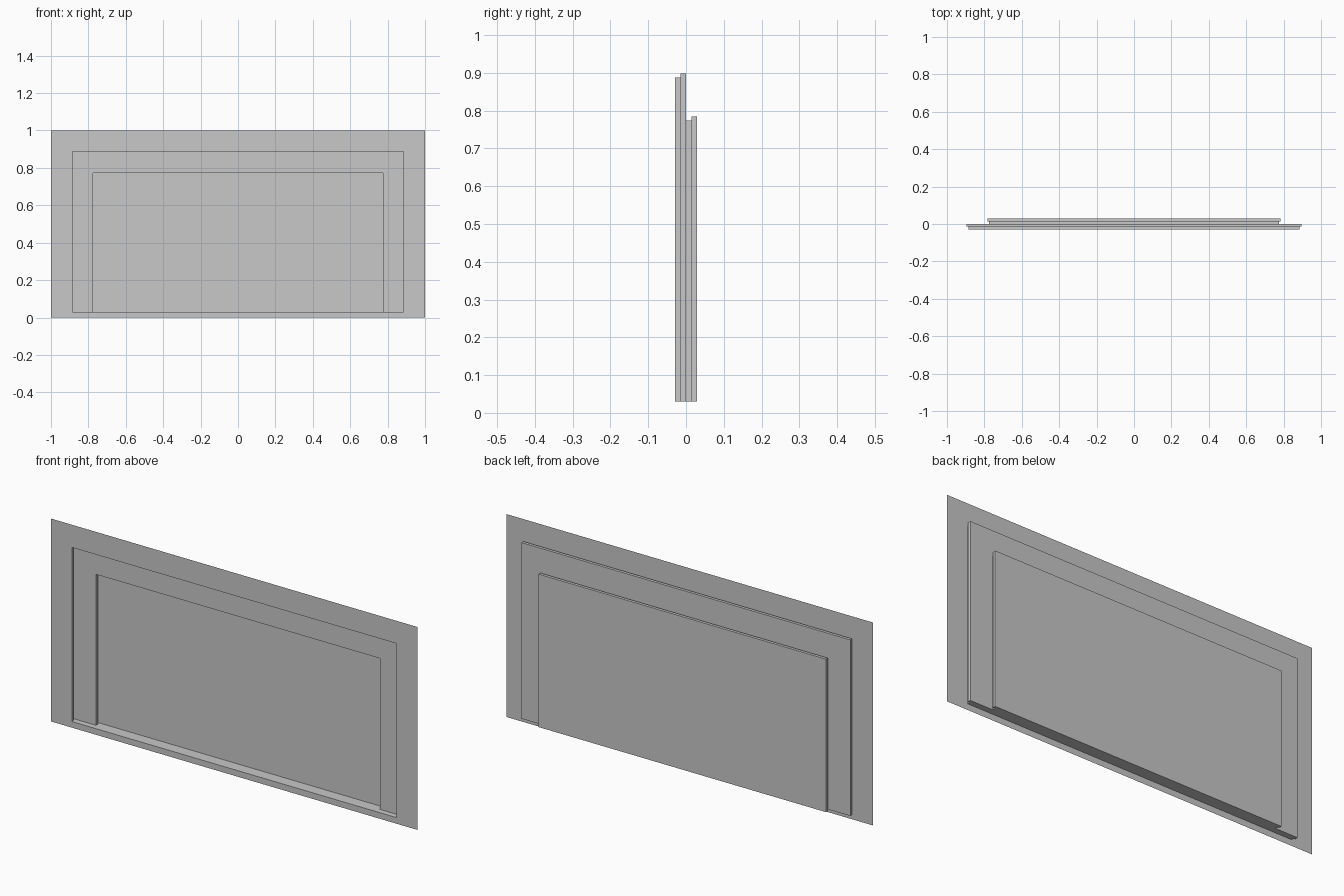
import bpy
import bmesh

cube = bpy.data.objects.get("Cube")
if cube:
    bpy.data.objects.remove(cube, do_unlink=True)

# Single flat colour
grey = bpy.data.materials.new("light_grey")
grey.use_nodes = True
colour = (0.58, 0.58, 0.58, 1.0)
grey.diffuse_color = colour
bsdf = next(n for n in grey.node_tree.nodes if n.type == "BSDF_PRINCIPLED")
bsdf.inputs["Base Color"].default_value = colour

FLOOR = 0.03
FRONT, STEP = -0.029, 0.0145


def section(bm, half_width, top, y, bottom=FLOOR):
    """Rectangular outline, anticlockwise seen from the front."""
    corners = ((-half_width, bottom), (half_width, bottom),
               (half_width, top), (-half_width, top))
    return [bm.verts.new((x, y, z)) for x, z in corners]


def stepped_sheet(name, sections, cap):
    """Open thin sheet bridging successive outlines, optionally closed at the end."""
    bm = bmesh.new()
    rings = [section(bm, *s) for s in sections]
    for outer, inner in zip(rings, rings[1:]):
        for i in range(4):
            j = (i + 1) % 4
            face = bm.faces.new((outer[i], outer[j], inner[j], inner[i]))
            # The steps share one floor line, so they have no bottom strip
            if face.calc_area() < 1e-6:
                bm.faces.remove(face)
    if cap:
        bm.faces.new(rings[-1])
    mesh = bpy.data.meshes.new(name)
    bm.to_mesh(mesh)
    bm.free()
    mesh.materials.append(grey)
    obj = bpy.data.objects.new(name, mesh)
    bpy.context.collection.objects.link(obj)
    return obj


# Flat wall around the opening
OUTER = (0.886, 0.888)
stepped_sheet("front_wall", [(1.0, 1.0, FRONT, 0.0), (*OUTER, FRONT)], False)

# Two nested recesses, each widening behind its lip, closed by the back panel
WIDE, INNER, DEEP = (0.896, 0.898), (0.774, 0.774), (0.784, 0.784)
y1, y2, y3, y4 = (FRONT + STEP * k for k in range(1, 5))
stepped_sheet("stepped_recess", [
    (*OUTER, FRONT), (*OUTER, y1),
    (*WIDE, y1), (*WIDE, y2),
    (*INNER, y2), (*INNER, y3),
    (*DEEP, y3), (*DEEP, y4),
], True)
